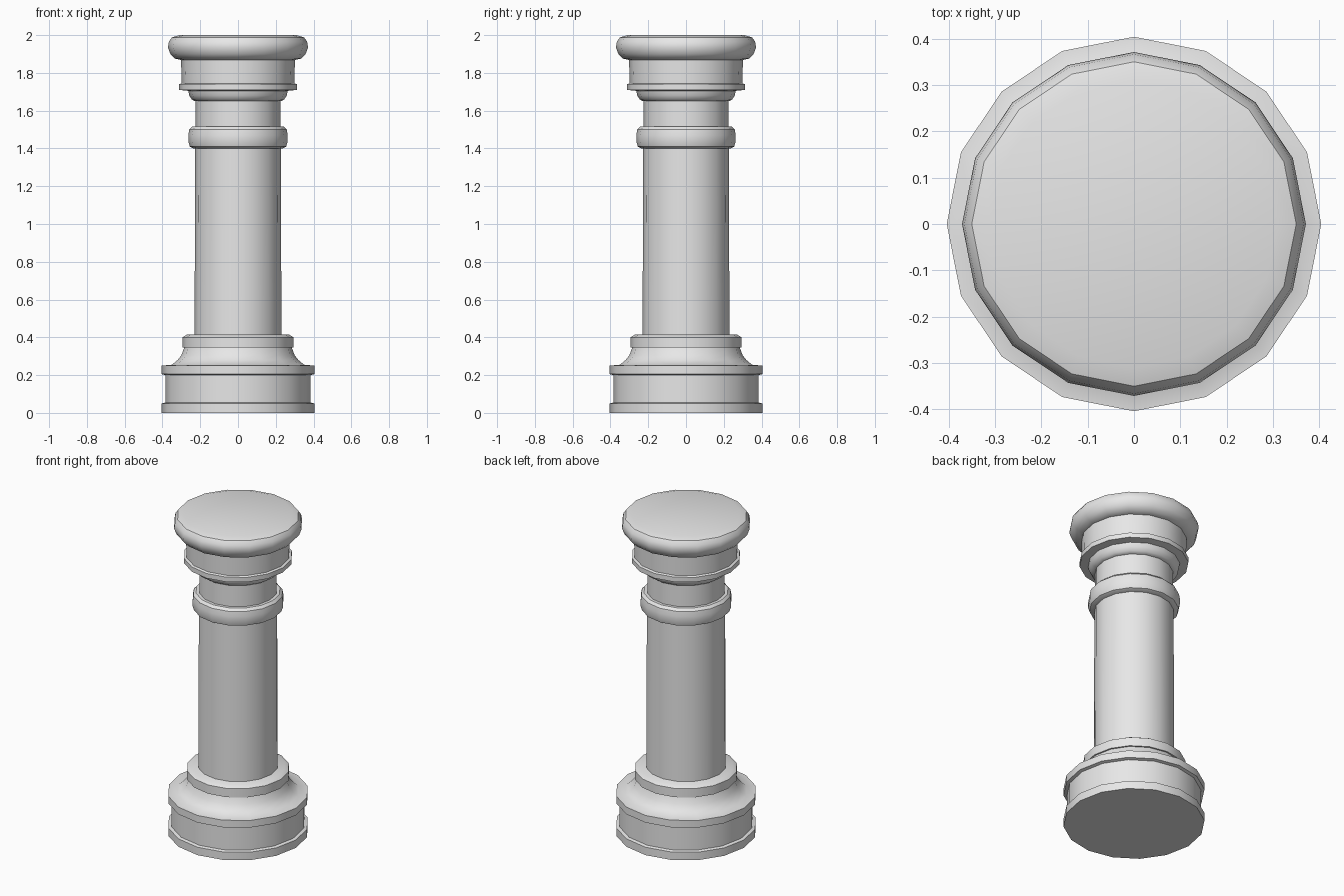
import bpy
import bmesh
import math

SIDES = 16

cube = bpy.data.objects.get("Cube")
if cube:
    bpy.data.objects.remove(cube, do_unlink=True)

# Stone material
stone = bpy.data.materials.new("light grey stone")
stone.use_nodes = True
grey = (0.8, 0.8, 0.8, 1)
stone.diffuse_color = grey
stone.node_tree.nodes["Principled BSDF"].inputs["Base Color"].default_value = grey


def lathe(name, profile):
    """Turn (radius, height) points, listed bottom to top, into a closed part."""
    bm = bmesh.new()
    rings = []
    for r, z in profile:
        ring = []
        for i in range(SIDES):
            a = math.tau * i / SIDES
            ring.append(bm.verts.new((r * math.cos(a), r * math.sin(a), z)))
        rings.append(ring)
    for low, high in zip(rings, rings[1:]):
        for i in range(SIDES):
            j = (i + 1) % SIDES
            bm.faces.new((low[i], low[j], high[j], high[i]))
    bm.faces.new(rings[0][::-1])
    bm.faces.new(rings[-1])
    mesh = bpy.data.meshes.new(name)
    bm.to_mesh(mesh)
    bm.free()
    mesh.materials.append(stone)
    obj = bpy.data.objects.new(name, mesh)
    bpy.context.collection.objects.link(obj)
    bpy.ops.object.select_all(action="DESELECT")
    obj.select_set(True)
    bpy.context.view_layer.objects.active = obj
    bpy.ops.object.shade_smooth_by_angle(angle=math.radians(35))


# Pedestal: foot, drum, lip and flared shoulder
lathe("pedestal", [
    (0.404, 0), (0.404, 0.05), (0.385, 0.055), (0.385, 0.2),
    (0.404, 0.205), (0.404, 0.25), (0.35, 0.255), (0.32, 0.28),
    (0.3, 0.305), (0.285, 0.345)])

# Collar around the bottom of the shaft
lathe("base_collar", [(0.295, 0.345), (0.295, 0.4), (0.27, 0.415)])

# Shaft, narrowing slightly upwards
lathe("shaft", [(0.23, 0.4), (0.227, 1.42)])
lathe("neck", [(0.224, 1.42), (0.224, 1.66)])

# Rounded band below the neck
lathe("neck_band", [
    (0.235, 1.4), (0.255, 1.41), (0.263, 1.435), (0.263, 1.47),
    (0.258, 1.5), (0.243, 1.515)])

# Capital: stepped moulding, ledge and drum
lathe("capital", [
    (0.23, 1.65), (0.245, 1.66), (0.258, 1.68), (0.263, 1.705),
    (0.312, 1.71), (0.312, 1.74), (0.298, 1.745), (0.302, 1.88)])

# Rounded top slab
lathe("top_slab", [
    (0.3, 1.868), (0.335, 1.876), (0.358, 1.9), (0.371, 1.935),
    (0.366, 1.965), (0.35, 1.988), (0.31, 2.0)])
